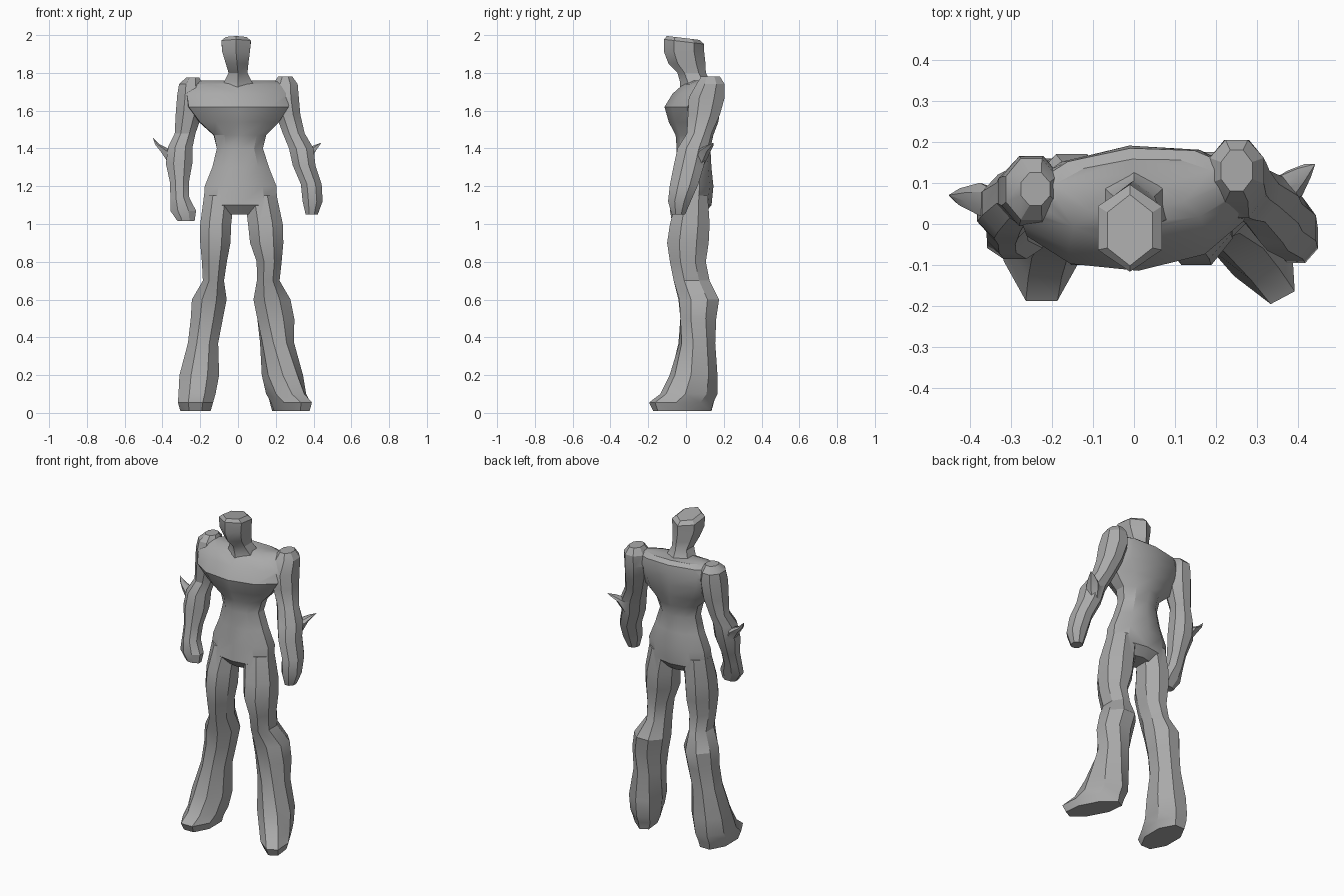
import bpy, bmesh, math

grey = bpy.data.materials.new("plain grey")
grey.diffuse_color = (0.4, 0.4, 0.4, 1)


def loft(name, rings, n=8):
    """Skin horizontal oval rings: (cx, cy, z, rx, ry, yaw degrees[, tilt])."""
    bm = bmesh.new()
    loops = []
    k = 1 / math.cos(math.pi / n)
    for cx, cy, z, rx, ry, yaw, *tilt in rings:
        a = math.radians(yaw)
        t = tilt[0] if tilt else 0
        loop = []
        for i in range(n):
            f = 2 * math.pi * (i + 0.5) / n
            u, v = rx * k * math.cos(f), ry * k * math.sin(f)
            x, y = u * math.cos(a) - v * math.sin(a), u * math.sin(a) + v * math.cos(a)
            loop.append(bm.verts.new((cx + x, cy + y, z + t * y)))
        loops.append(loop)
    for lo, hi in zip(loops, loops[1:]):
        for i in range(n):
            j = (i + 1) % n
            bm.faces.new((lo[i], lo[j], hi[j], hi[i]))
    bm.faces.new(loops[0][::-1])
    bm.faces.new(loops[-1])
    bmesh.ops.recalc_face_normals(bm, faces=bm.faces)
    me = bpy.data.meshes.new(name)
    bm.to_mesh(me)
    bm.free()
    ob = bpy.data.objects.new(name, me)
    bpy.context.collection.objects.link(ob)
    me.materials.append(grey)
    return ob


# Torso: pelvis, waist, broad chest
body = loft("body", [
    (.012, .03, 1.05, .09, .06, 0), (.012, .03, 1.1, .195, .10, 0),
    (.014, .04, 1.2, .19, .10, 0), (.014, .04, 1.3, .15, .09, 0),
    (.01, .04, 1.4, .122, .085, 0), (.01, .045, 1.47, .138, .095, 3),
    (.005, .04, 1.54, .21, .125, 4), (0, .035, 1.62, .265, .142, 4),
    (0, .06, 1.69, .275, .125, 5), (0, .085, 1.74, .25, .095, 5),
    (0, .095, 1.76, .19, .06, 5)], 10)

# Head: neck flaring into a wedge-faced block
parts = [loft("head", [
    (0, .06, 1.70, .11, .08, 0), (0, .05, 1.75, .075, .07, 0),
    (0, .03, 1.80, .05, .065, 0), (-.005, .005, 1.85, .06, .085, 0),
    (-.01, -.01, 1.91, .073, .092, 0), (-.01, -.01, 1.965, .078, .092, 0, -.12),
    (-.01, -.015, 1.985, .055, .075, 0, -.12)], 6)]

# Legs with feet
parts.append(loft("right_leg", [
    (-.10, .035, 1.15, .08, .08, 0), (-.118, .02, 1.0, .082, .105, 0),
    (-.12, .01, .9, .08, .11, 0), (-.125, .01, .8, .066, .095, 0),
    (-.13, .03, .7, .056, .095, 0), (-.152, .065, .6, .092, .105, 0),
    (-.165, .065, .5, .085, .095, 0), (-.185, .055, .37, .08, .095, 0),
    (-.205, .04, .2, .105, .12, 0), (-.217, .015, .1, .098, .145, 0),
    (-.225, -.02, .055, .093, .167, 0), (-.225, -.015, .01, .08, .15, 0)]))
parts.append(loft("left_leg", [
    (.12, .035, 1.15, .085, .08, 0), (.145, .02, 1.0, .092, .105, 0),
    (.152, .01, .9, .088, .11, 0), (.165, .01, .8, .066, .095, 0),
    (.16, .03, .7, .06, .095, 0), (.18, .07, .6, .098, .105, 0),
    (.20, .065, .5, .098, .095, 0), (.207, .06, .37, .085, .09, 10),
    (.235, .04, .2, .098, .12, 20), (.255, .015, .1, .088, .15, 25),
    (.28, -.025, .055, .08, .175, 28), (.28, -.02, .01, .065, .16, 28)]))

# Arms: shoulder, elbow, forearm, fist
parts.append(loft("right_arm", [
    (-.24, .085, 1.775, .035, .04, 0), (-.25, .085, 1.74, .062, .075, 0),
    (-.25, .08, 1.68, .072, .085, 0), (-.26, .08, 1.58, .07, .075, 0),
    (-.28, .075, 1.48, .055, .06, 0), (-.305, .05, 1.41, .065, .07, 0),
    (-.312, .035, 1.32, .07, .07, 0), (-.31, .005, 1.22, .05, .055, 0),
    (-.308, -.02, 1.14, .05, .05, 0), (-.29, -.04, 1.07, .068, .045, 0),
    (-.275, -.045, 1.015, .045, .03, 0)]))
parts.append(loft("left_arm", [
    (.25, .13, 1.78, .038, .05, 0), (.25, .13, 1.74, .066, .075, 0),
    (.25, .11, 1.67, .072, .095, 0), (.265, .095, 1.58, .065, .085, 0),
    (.295, .07, 1.48, .058, .065, 0), (.335, .035, 1.4, .065, .08, 0),
    (.35, .015, 1.31, .06, .08, 0), (.388, -.01, 1.21, .055, .075, 0),
    (.395, -.035, 1.12, .053, .06, 0), (.39, -.04, 1.05, .032, .035, 0)]))

# Pointed elbow fins
parts.append(loft("right_fin", [
    (-.33, .05, 1.31, .03, .03, 0), (-.375, .06, 1.385, .035, .035, 0),
    (-.425, .066, 1.42, .013, .018, 0), (-.45, .07, 1.455, .001, .001, 0)], 6))
parts.append(loft("left_fin", [
    (.35, .06, 1.31, .03, .03, 0), (.375, .09, 1.385, .035, .035, 0),
    (.415, .125, 1.415, .016, .018, 0), (.44, .145, 1.43, .001, .001, 0)], 6))

# Fuse everything into one skin
bpy.context.view_layer.objects.active = body
for p in parts:
    mod = body.modifiers.new("fuse", 'BOOLEAN')
    mod.operation = 'UNION'
    mod.solver = 'EXACT'
    mod.object = p
    bpy.ops.object.modifier_apply(modifier=mod.name)
    bpy.data.objects.remove(p)

bpy.ops.object.select_all(action='DESELECT')
body.select_set(True)
bpy.ops.object.shade_smooth_by_angle(angle=math.radians(30))
